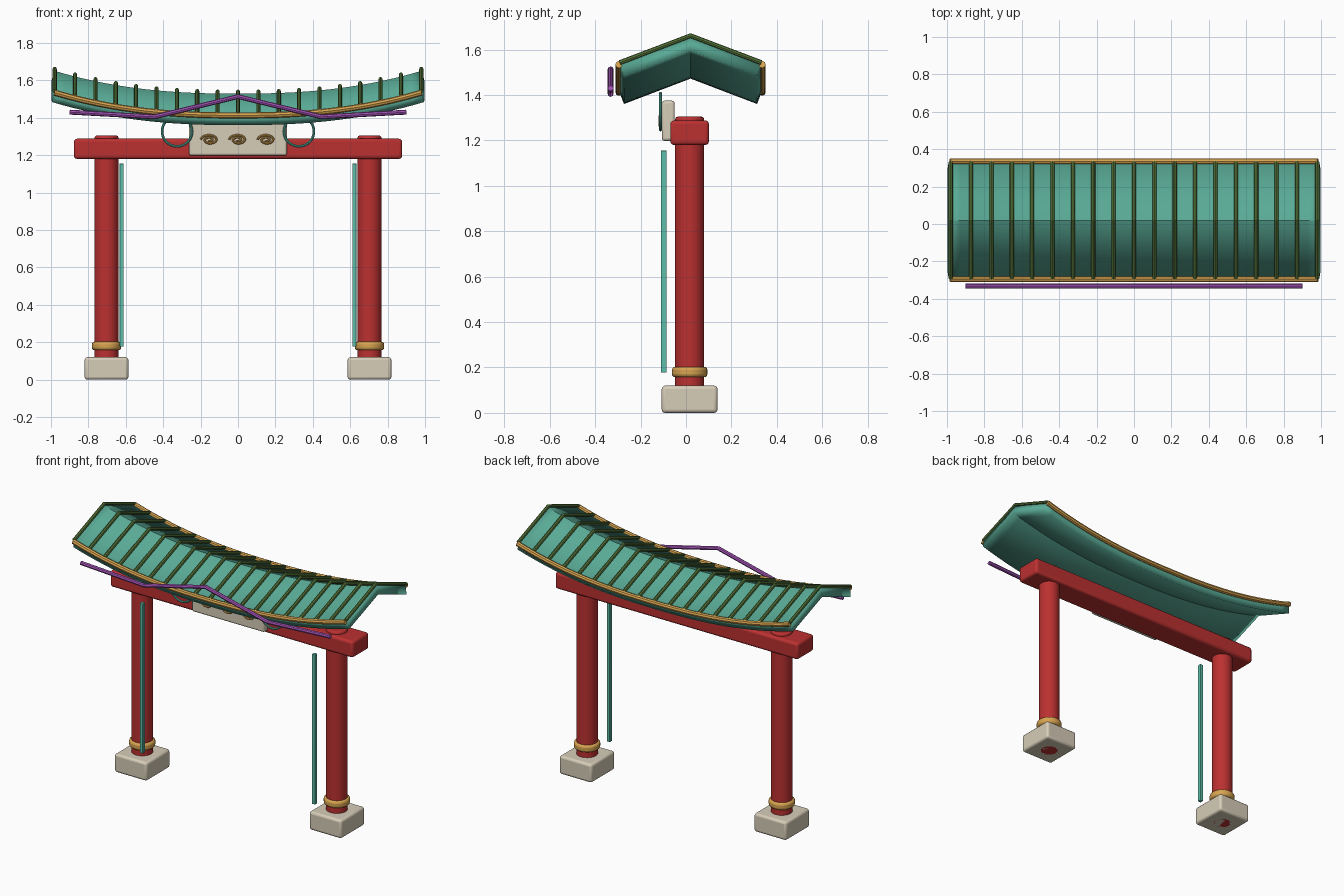
import bpy, math

if "Cube" in bpy.data.objects:
    bpy.data.objects.remove(bpy.data.objects["Cube"])

def material(name, r, g, b):
    m = bpy.data.materials.new(name)
    m.diffuse_color = (r, g, b, 1)
    m.use_nodes = True
    m.node_tree.nodes["Principled BSDF"].inputs["Base Color"].default_value = m.diffuse_color
    return m

RED = material("red_paint", 0.50, 0.03, 0.03)
TEAL = material("teal_tile", 0.10, 0.40, 0.30)
JADE = material("jade", 0.11, 0.52, 0.40)
GOLD = material("gold", 0.68, 0.37, 0.08)
OLIVE = material("olive_rib", 0.10, 0.19, 0.045)
STONE = material("stone", 0.68, 0.61, 0.48)
PURPLE = material("purple", 0.38, 0.09, 0.48)
YC = 0.016  # depth centre of the frame

def finish(ob, name, mat, bevel=0, segments=3):
    ob.name = name
    ob.data.materials.clear()
    ob.data.materials.append(mat)
    if bevel:
        b = ob.modifiers.new("bevel", 'BEVEL')
        b.width, b.segments, b.limit_method = bevel, segments, 'ANGLE'
    bpy.ops.object.select_all(action='DESELECT')
    ob.select_set(True)
    bpy.context.view_layer.objects.active = ob
    bpy.ops.object.shade_smooth_by_angle(angle=math.radians(35))
    return ob

def box(name, lo, hi, mat, bevel=0.0):
    bpy.ops.mesh.primitive_cube_add(size=1, location=[(a + b) / 2 for a, b in zip(lo, hi)])
    ob = bpy.context.object
    ob.scale = [b - a for a, b in zip(lo, hi)]
    bpy.ops.object.transform_apply(location=False, rotation=False, scale=True)
    return finish(ob, name, mat, bevel)

def cylinder(name, x, r, z0, z1, mat, bevel):
    bpy.ops.mesh.primitive_cylinder_add(vertices=32, radius=r, depth=z1 - z0,
                                        location=(x, YC, (z0 + z1) / 2))
    return finish(bpy.context.object, name, mat, bevel)

def tube(name, points, r, mat):
    cu = bpy.data.curves.new(name, 'CURVE')
    cu.dimensions = '3D'
    cu.bevel_depth, cu.bevel_resolution, cu.use_fill_caps = r, 2, True
    sp = cu.splines.new('POLY')
    sp.points.add(len(points) - 1)
    for p, co in zip(sp.points, points):
        p.co = (*co, 1)
    ob = bpy.data.objects.new(name, cu)
    bpy.context.collection.objects.link(ob)
    bpy.ops.object.select_all(action='DESELECT')
    ob.select_set(True)
    bpy.context.view_layer.objects.active = ob
    bpy.ops.object.convert(target='MESH')
    return finish(bpy.context.object, name, mat)

# Posts, footings, collars, hanging strips and rings
for s, side in ((-1, "left"), (1, "right")):
    x = 0.703 * s
    cylinder(side + "_post", x, 0.064, 0.0, 1.305, RED, 0.012)
    box(side + "_footing", (x - 0.117, YC - 0.123, 0), (x + 0.117, YC + 0.123, 0.12), STONE, 0.015)
    cylinder(side + "_collar", x, 0.078, 0.157, 0.203, GOLD, 0.014)
    xs = 0.622 * s
    box(side + "_hanging_strip", (xs - 0.011, -0.11, 0.177), (xs + 0.011, -0.086, 1.155), JADE, 0.002)
    bpy.ops.mesh.primitive_torus_add(major_radius=0.08, minor_radius=0.007, major_segments=40,
                                     minor_segments=10, location=(0.326 * s, -0.112, 1.327),
                                     rotation=(math.pi / 2, 0, 0))
    finish(bpy.context.object, side + "_ring", JADE)

# Cross beam and front plaque
box("cross_beam", (-0.877, YC - 0.085, 1.18), (0.877, YC + 0.085, 1.288), RED, 0.016)
box("plaque", (-0.262, -0.106, 1.198), (0.262, -0.05, 1.375), STONE, 0.012)

# Spiral ornaments on the plaque
for i in range(3):
    pts = []
    for k in range(45):
        t = k / 44
        a = math.pi - t * 2 * math.pi * 1.9
        r = 1 - 0.85 * t
        pts.append(((i - 1) * 0.152 + 0.047 * r * math.cos(a), -0.115,
                    1.282 + 0.028 * r * math.sin(a)))
    tube("spiral_ornament_%d" % (i + 1), pts, 0.006, GOLD)

# Swept roof: a gable section that lifts toward both ends
HALF, WIDTH = 0.982, 0.312
def lift(x):
    return 0.122 * abs(x / HALF) ** 2.4

def roof_point(x, v, up=0.0):
    return (x, 0.02 + v * WIDTH, 1.529 - 0.119 * abs(v) + lift(x) + up)

N = 36
xs = [-HALF + 2 * HALF * i / N for i in range(N + 1)]
verts = [roof_point(x, v) for x in xs for v in (-1, 0, 1)]
faces = [(3 * i + j, 3 * i + 3 + j, 3 * i + 4 + j, 3 * i + 1 + j)
         for i in range(N) for j in range(2)]
me = bpy.data.meshes.new("roof")
me.from_pydata(verts, [], faces)
roof = bpy.data.objects.new("roof", me)
bpy.context.collection.objects.link(roof)
sol = roof.modifiers.new("thickness", 'SOLIDIFY')
sol.thickness, sol.offset, sol.use_even_offset = 0.053, -1, True
finish(roof, "roof", TEAL)

# Roof ribs
for i in range(19):
    x = -0.98 + 1.96 * i / 18
    tube("roof_rib_%02d" % (i + 1), [roof_point(x, v, 0.011) for v in (-1, 0, 1)], 0.011, OLIVE)

# Gold eave rails
for v, side in ((-1, "front"), (1, "back")):
    tube(side + "_eave_rail", [roof_point(x, v * 1.01, 0.004) for x in xs], 0.016, GOLD)

# Purple zigzag garland in front of the roof
tube("garland", [(-0.90, -0.332, 1.43), (-0.445, -0.332, 1.405), (0, -0.332, 1.513),
                 (0.445, -0.332, 1.405), (0.90, -0.332, 1.43)], 0.013, PURPLE)
